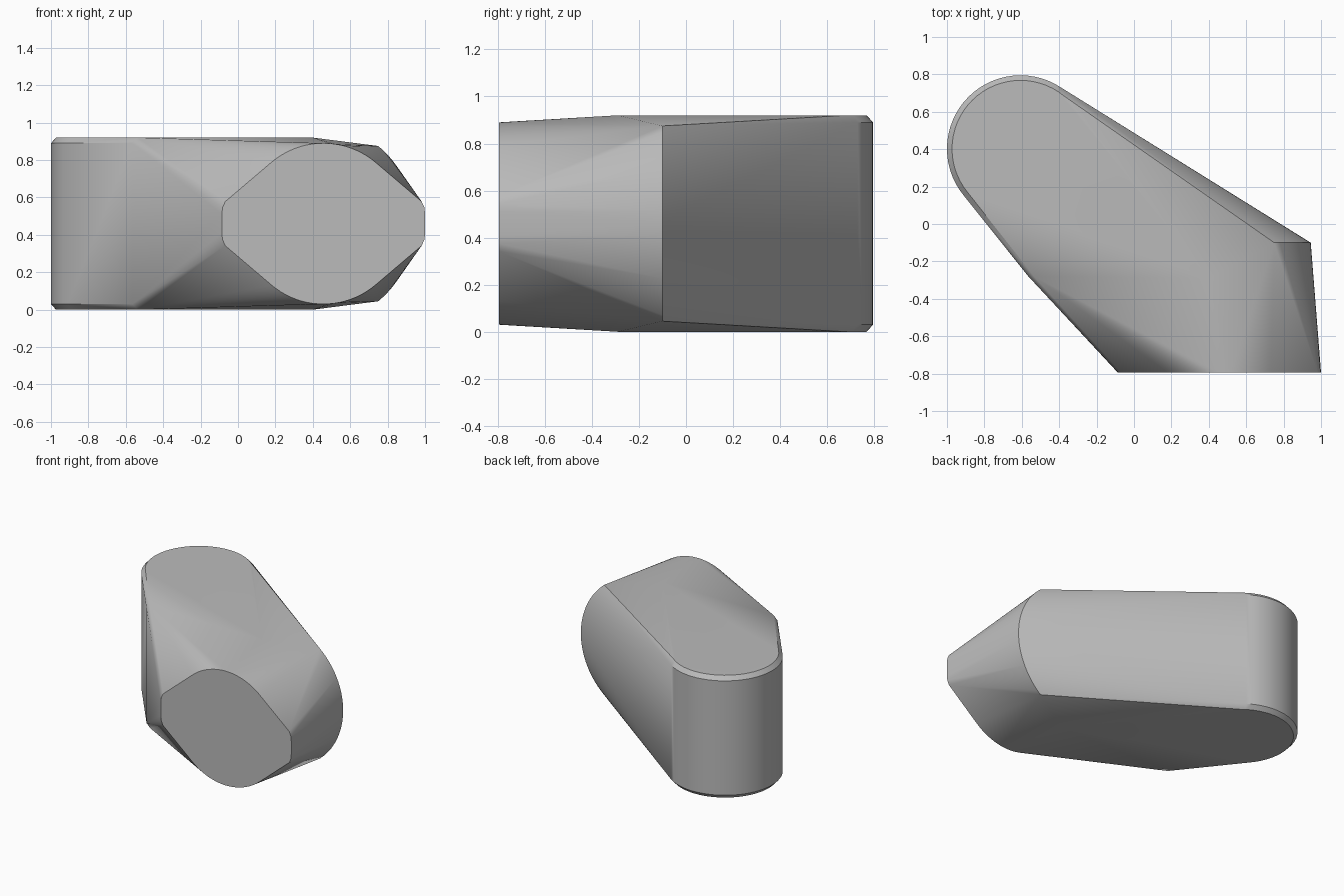
import bpy
import bmesh
from math import cos, sin, pi, sqrt, radians

cube = bpy.data.objects.get("Cube")
if cube:
    bpy.data.objects.remove(cube, do_unlink=True)

HEIGHT = 0.92
MID = HEIGHT / 2
BEVEL = 0.03
FRONT = -0.795

grey = bpy.data.materials.new("plain grey")
grey.use_nodes = True
colour = (0.5, 0.5, 0.5, 1)
grey.diffuse_color = colour
grey.node_tree.nodes["Principled BSDF"].inputs["Base Color"].default_value = colour

points = []


def both(x, y, dz):
    """Add a point above and below the middle height."""
    points.extend([(x, y, MID + dz), (x, y, MID - dz)])


# Rounded rear post with a small bevel at its top and bottom
SEGMENTS = 64
for i in range(SEGMENTS):
    a = 2 * pi * i / SEGMENTS
    for radius, dz in ((0.393, MID - BEVEL), (0.366, MID)):
        both(-0.607 + radius * cos(a), 0.402 + radius * sin(a), dz)

# Left-hand corner and the ends of the flat top and bottom
both(-0.565, -0.28, MID - BEVEL)
both(-0.535, -0.28, MID)
both(0.40, -0.29, MID)

# Curved shoulder across the right side
HALF, SAG = 0.415, 0.195
bow = (HALF ** 2 + SAG ** 2) / (2 * SAG)
for i in range(17):
    dz = HALF * i / 16
    both(0.945 - bow + sqrt(bow ** 2 - dz ** 2), -0.10, dz)

# Front face: upper half of a rounded hexagon, mirrored about its centre
CENTRE = 0.457
outline = [(0.543, 0.05), (0.54, 0.085), (0.525, 0.118)]
for i in range(13):
    a = radians(48 * i / 12)
    outline.append((0.43 * sin(a), 0.43 * cos(a)))
for x, dz in outline:
    for side in (-1, 1):
        both(CENTRE + side * x, FRONT, dz)

# Wrap all the profiles in one convex skin
bm = bmesh.new()
for p in points:
    bm.verts.new(p)
bmesh.ops.remove_doubles(bm, verts=bm.verts, dist=0.0001)
bmesh.ops.convex_hull(bm, input=bm.verts)
loose = [v for v in bm.verts if not v.link_faces]
bmesh.ops.delete(bm, geom=loose, context="VERTS")
bmesh.ops.dissolve_limit(bm, angle_limit=radians(0.3), verts=bm.verts, edges=bm.edges)
bmesh.ops.recalc_face_normals(bm, faces=bm.faces)

mesh = bpy.data.meshes.new("angled_body")
bm.to_mesh(mesh)
bm.free()
mesh.materials.append(grey)
body = bpy.data.objects.new("angled_body", mesh)
bpy.context.collection.objects.link(body)
bpy.context.view_layer.objects.active = body
body.select_set(True)
bpy.ops.object.shade_smooth_by_angle(angle=radians(30))
